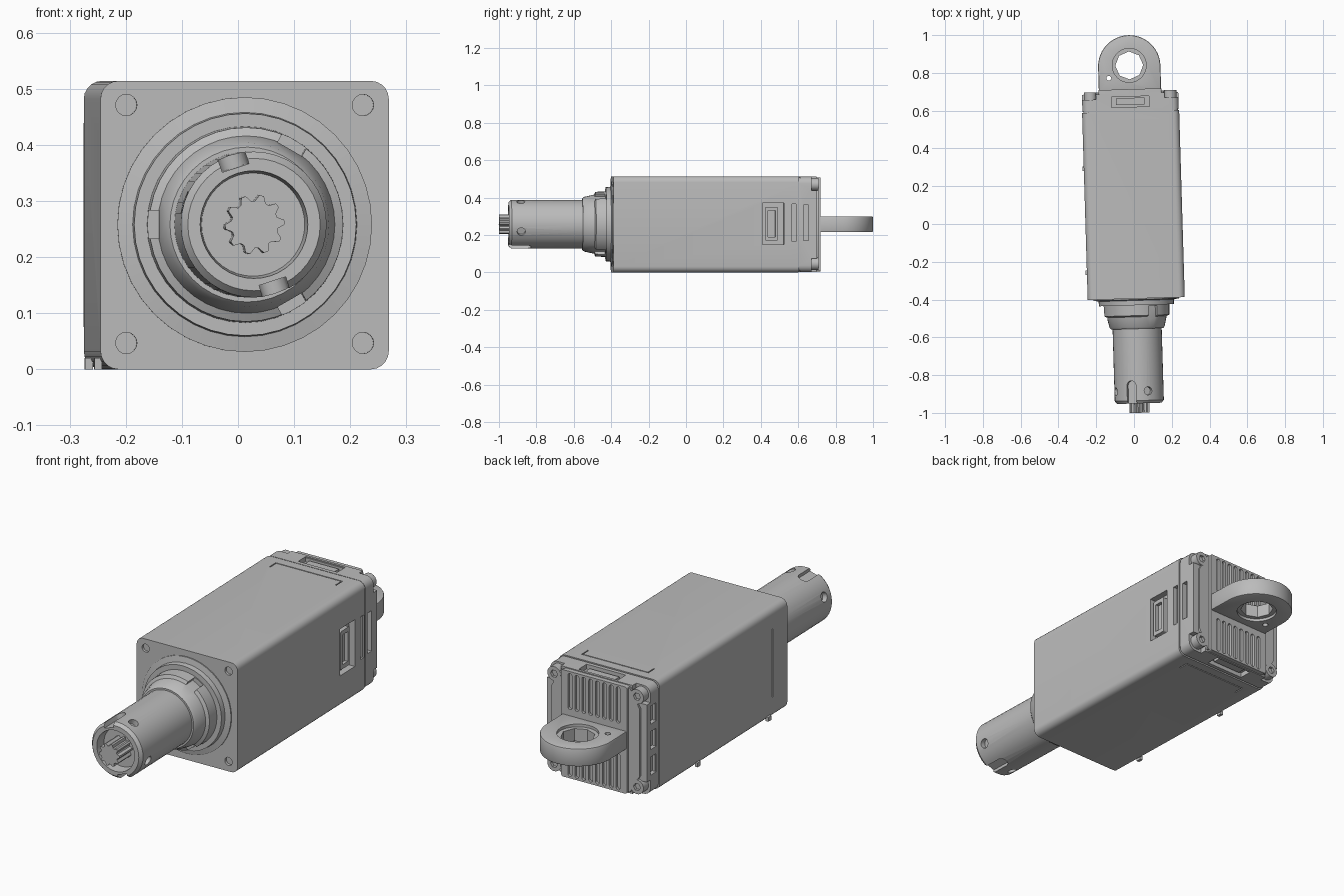
import bpy, bmesh, math
from mathutils import Matrix, Vector

old = bpy.data.objects.get("Cube")
if old:
    bpy.data.objects.remove(old, do_unlink=True)

AXIS = 0.258      # height of the shaft axis
SIZE = 0.514      # width and height of the housing
YAW = 0.03        # slight turn of the whole unit
HALF = SIZE / 2

grey = bpy.data.materials.new("machined grey")
grey.use_nodes = True
grey.diffuse_color = (0.5, 0.5, 0.5, 1)
grey.node_tree.nodes["Principled BSDF"].inputs["Base Color"].default_value = (0.5, 0.5, 0.5, 1)
parts = []


def finish(name, bm, keep=True):
    bmesh.ops.recalc_face_normals(bm, faces=bm.faces)
    mesh = bpy.data.meshes.new(name)
    bm.to_mesh(mesh)
    bm.free()
    mesh.materials.append(grey)
    ob = bpy.data.objects.new(name, mesh)
    bpy.context.collection.objects.link(ob)
    if keep:
        parts.append(ob)
    else:
        ob.hide_render = True
    return ob


def prism(name, outline, axis, a0, a1, keep=True):
    """Extrude a 2D outline along an axis."""
    place = {"x": lambda u, v, a: (a, u, v),
             "y": lambda u, v, a: (u, a, v),
             "z": lambda u, v, a: (u, v, a)}[axis]
    bm = bmesh.new()
    low, high = [[bm.verts.new(place(u, v, a)) for u, v in outline] for a in (a0, a1)]
    bm.faces.new(low)
    bm.faces.new(high)
    n = len(outline)
    for i in range(n):
        j = (i + 1) % n
        bm.faces.new((low[i], low[j], high[j], high[i]))
    return finish(name, bm, keep)


def rect(u, v, w, h, r=0, steps=5):
    """Rectangle outline with optional round corners."""
    if r == 0:
        return [(u + a * w / 2, v + b * h / 2) for a, b in ((1, 1), (-1, 1), (-1, -1), (1, -1))]
    pts = []
    for k, (a, b) in enumerate(((1, 1), (-1, 1), (-1, -1), (1, -1))):
        for s in range(steps + 1):
            t = math.pi / 2 * (k + s / steps)
            pts.append((u + a * (w / 2 - r) + r * math.cos(t), v + b * (h / 2 - r) + r * math.sin(t)))
    return pts


def circle(u, v, r, n=24):
    return [(u + r * math.cos(math.tau * i / n), v + r * math.sin(math.tau * i / n)) for i in range(n)]


def lathe(name, profile, n=40):
    """Turn (y, radius) pairs around the shaft axis."""
    bm = bmesh.new()
    verts = [bm.verts.new((r, y, AXIS)) for y, r in profile]
    edges = [bm.edges.new(p) for p in zip(verts, verts[1:])]
    bmesh.ops.spin(bm, geom=verts + edges, cent=(0, 0, AXIS), axis=(0, 1, 0),
                   angle=math.tau, steps=n, use_duplicate=False)
    bmesh.ops.remove_doubles(bm, verts=bm.verts, dist=0.0001)
    return finish(name, bm)


def cut(target, outline, axis, a0, a1, turn=None):
    """Subtract a prism; turn swings it to an angle around the shaft axis."""
    tool = prism("cutter", outline, axis, a0, a1, keep=False)
    if turn is not None:
        c = Matrix.Translation(Vector((0, 0, AXIS)))
        tool.data.transform(c @ Matrix.Rotation(math.radians(90 - turn), 4, "Y") @ c.inverted())
    mod = target.modifiers.new("cut", "BOOLEAN")
    mod.operation = "DIFFERENCE"
    mod.object = tool
    bpy.context.view_layer.objects.active = target
    bpy.ops.object.modifier_apply(modifier=mod.name)
    bpy.data.objects.remove(tool, do_unlink=True)


# Housing
housing = prism("housing", rect(0, HALF, SIZE, SIZE, 0.032), "y", -0.395, 0.596)
corners = [(x, z) for x in (-0.211, 0.211) for z in (0.047, 0.471)]
for x, z in corners:
    cut(housing, circle(x, z, 0.019, 16), "y", -0.41, -0.383)

# Side window and slot, with the socket inside the window
cut(housing, rect(0.458, 0.26, 0.115, 0.22), "x", HALF - 0.03, 0.3)
cut(housing, rect(0.572, 0.265, 0.026, 0.2), "x", HALF - 0.02, 0.3)
socket = prism("side_socket", rect(0.45, 0.26, 0.07, 0.18, 0.008), "x", HALF - 0.035, HALF - 0.006)
cut(socket, rect(0.45, 0.26, 0.04, 0.14), "x", HALF - 0.022, 0.3)

# Fine panel lines on the top, bottom and right-hand flank
for a0, a1 in ((SIZE - 0.004, SIZE + 0.02), (-0.02, 0.004)):
    cut(housing, rect(0, 0.55, 0.34, 0.005), "z", a0, a1)
    for x in (-0.168, 0.168):
        cut(housing, rect(x, 0.525, 0.005, 0.045), "z", a0, a1)
cut(housing, rect(-0.28, AXIS, 0.005, 0.32), "x", -0.3, -HALF + 0.004)

# Small catches along the lower edge
for y in (-0.25, 0.3):
    prism("edge_catch", rect(-HALF, 0.01, 0.014, 0.02), "y", y - 0.012, y + 0.012)

# Rear cap behind a narrow seam
prism("seam_core", rect(0, HALF, SIZE - 0.014, SIZE - 0.014, 0.03), "y", 0.58, 0.62)
cap = prism("rear_cap", rect(0, HALF, SIZE - 0.004, SIZE - 0.004, 0.036), "y", 0.602, 0.692)
for sx in (-1, 1):
    for z in (0.0, SIZE):
        cut(cap, rect(sx * HALF, z, 0.15, 0.15, 0.03), "y", 0.664, 0.8)
cut(cap, rect(0.633, 0.265, 0.03, 0.19), "x", HALF - 0.025, 0.3)
for z in (0.14, 0.26, 0.38):
    cut(cap, rect(0.642, z, 0.045, 0.085), "x", -0.3, -HALF + 0.022)
for a0, a1 in ((SIZE - 0.025, 0.55), (-0.05, 0.025)):
    cut(cap, rect(0, 0.65, 0.2, 0.06), "z", a0, a1)
for z in (0.022, SIZE - 0.022):
    prism("cap_socket", rect(0, z, 0.15, 0.02), "y", 0.632, 0.668)

# Corner screws
for x, z in corners:
    screw = prism("rear_screw", circle(x, z, 0.034, 20), "y", 0.65, 0.703)
    cut(screw, circle(x, z, 0.018, 6), "y", 0.69, 0.75)

# Finned rear plate with sloping flanks
waist = [(-0.175, 0.012), (0.175, 0.012), (0.225, 0.1), (0.225, 0.414),
         (0.175, 0.502), (-0.175, 0.502), (-0.225, 0.414), (-0.225, 0.1)]
prism("rear_flanks", waist, "y", 0.68, 0.702)
fins = prism("rear_fins", rect(0, HALF, 0.335, SIZE - 0.012, 0.01), "y", 0.675, 0.714)
for i in range(8):
    x = (i - 3.5) * 0.035
    for z in (0.1, SIZE - 0.1):
        cut(fins, rect(x, z, 0.02, 0.17, 0.0099, 3), "y", 0.69, 0.75)

# Mounting eye with a faceted bushing
arc = [(0.165 * math.cos(math.pi * i / 24), 0.835 + 0.165 * math.sin(math.pi * i / 24)) for i in range(25)]
eye = prism("mounting_eye", [(-0.165, 0.69)] + [(0.165, 0.69)] + arc, "z", 0.215, 0.3)
bevel = eye.modifiers.new("soft edge", "BEVEL")
bevel.width = 0.007
bevel.segments = 2
bpy.context.view_layer.objects.active = eye
bpy.ops.object.modifier_apply(modifier=bevel.name)
cut(eye, circle(0, 0.84, 0.09, 32), "z", 0.1, 0.4)
cut(eye, circle(-0.11, 0.775, 0.013, 12), "z", 0.1, 0.4)
bushing = prism("eye_bushing", circle(0, 0.84, 0.092, 32), "z", 0.228, 0.287)
cut(bushing, circle(0, 0.84, 0.074, 8), "z", 0.1, 0.4)

# Stepped collar with three bayonet notches
collar = lathe("collar", [(-0.38, 0), (-0.38, 0.227), (-0.4, 0.227), (-0.405, 0.2), (-0.43, 0.198),
                          (-0.43, 0.175), (-0.485, 0.173), (-0.492, 0.158), (-0.545, 0.146),
                          (-0.555, 0.138), (-0.555, 0)])
for a in (60, 180, 300):
    cut(collar, rect(0, -0.5, 0.05, 0.13), "z", AXIS + 0.155, AXIS + 0.3, turn=a)

# Hollow shaft with end slots and cross holes
shaft = lathe("shaft", [(-0.54, 0), (-0.54, 0.13), (-0.935, 0.13), (-0.95, 0.118),
                        (-0.95, 0.096), (-0.9, 0.092), (-0.9, 0)])
for a in (108, 288):
    cut(shaft, rect(0, -0.91, 0.05, 0.16, 0.0245), "z", AXIS + 0.106, AXIS + 0.2, turn=a)
for a in (68, 162, 248, 342):
    cut(shaft, circle(0, -0.885, 0.022, 16), "z", AXIS + 0.105, AXIS + 0.2, turn=a)

# Splined drive tip
spline = []
for i in range(40):
    r = 0.053 if i % 4 < 2 else 0.042
    t = math.tau * i / 40
    spline.append((r * math.cos(t), AXIS + r * math.sin(t)))
prism("spline_tip", spline, "y", -1.0, -0.89)

# Smooth shading and overall turn
bpy.ops.object.select_all(action="DESELECT")
for ob in parts:
    ob.select_set(True)
bpy.context.view_layer.objects.active = parts[0]
bpy.ops.object.shade_smooth_by_angle(angle=math.radians(30))
for ob in parts:
    ob.rotation_euler.z = YAW
